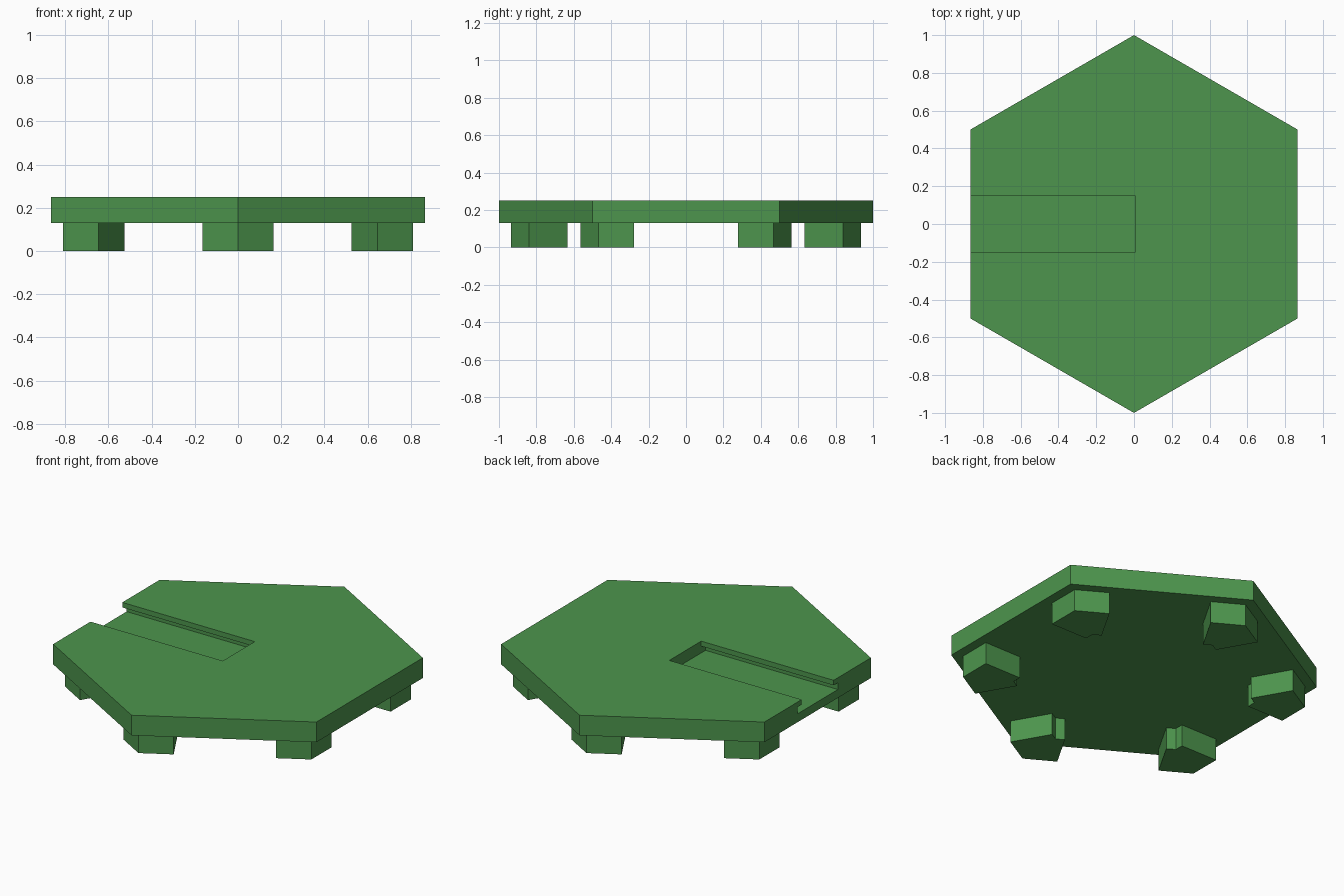
import bpy, bmesh, math
from mathutils import Matrix

if "Cube" in bpy.data.objects:
    bpy.data.objects.remove(bpy.data.objects["Cube"])

PLATE_Z, TOP_Z = 0.13, 0.25

green = bpy.data.materials.new("leaf green")
green.diffuse_color = (0.074, 0.30, 0.074, 1)
green.use_nodes = True
green.node_tree.nodes["Principled BSDF"].inputs["Base Color"].default_value = green.diffuse_color


def prism(name, points, offset, material=green):
    """Extrude a closed outline of 3D points along an offset."""
    bm = bmesh.new()
    face = bm.faces.new([bm.verts.new(p) for p in points])
    ext = bmesh.ops.extrude_face_region(bm, geom=[face])
    moved = [v for v in ext["geom"] if isinstance(v, bmesh.types.BMVert)]
    bmesh.ops.translate(bm, verts=moved, vec=offset)
    bmesh.ops.recalc_face_normals(bm, faces=bm.faces[:])
    mesh = bpy.data.meshes.new(name)
    bm.to_mesh(mesh)
    bm.free()
    mesh.materials.append(material)
    obj = bpy.data.objects.new(name, mesh)
    bpy.context.collection.objects.link(obj)
    return obj


# Hexagonal plate with corners on the y axis
hexagon = [(math.sin(i * math.pi / 3), math.cos(i * math.pi / 3), PLATE_Z) for i in range(6)]
plate = prism("hex_plate", hexagon, (0, 0, TOP_Z - PLATE_Z))

# T-shaped slot, open at the left edge and undercut below its lip
half = [(0.15, 0.30), (0.15, 0.22), (0.19, 0.22), (0.19, 0.18)]
section = half + [(-y, z) for y, z in reversed(half)]
cutter = prism("slot_cutter", [(-1.0, y, z) for y, z in section], (1.005, 0, 0))
cutter.hide_render = True

cut = plate.modifiers.new("slot", 'BOOLEAN')
cut.operation = 'DIFFERENCE'
cut.solver = 'EXACT'
cut.object = cutter
bpy.context.view_layer.objects.active = plate
bpy.ops.object.modifier_apply(modifier=cut.name)
bpy.data.objects.remove(cutter, do_unlink=True)

# Chevron foot under each corner, with a shallow notch on its inner side
foot = [(0, 0.935), (0.165, 0.84), (0.045, 0.633), (0, 0.658), (-0.045, 0.633), (-0.165, 0.84)]
for i in range(6):
    obj = prism(f"foot_{i + 1}", [(x, y, 0) for x, y in foot], (0, 0, PLATE_Z))
    obj.data.transform(Matrix.Rotation(i * math.pi / 3, 4, 'Z'))
